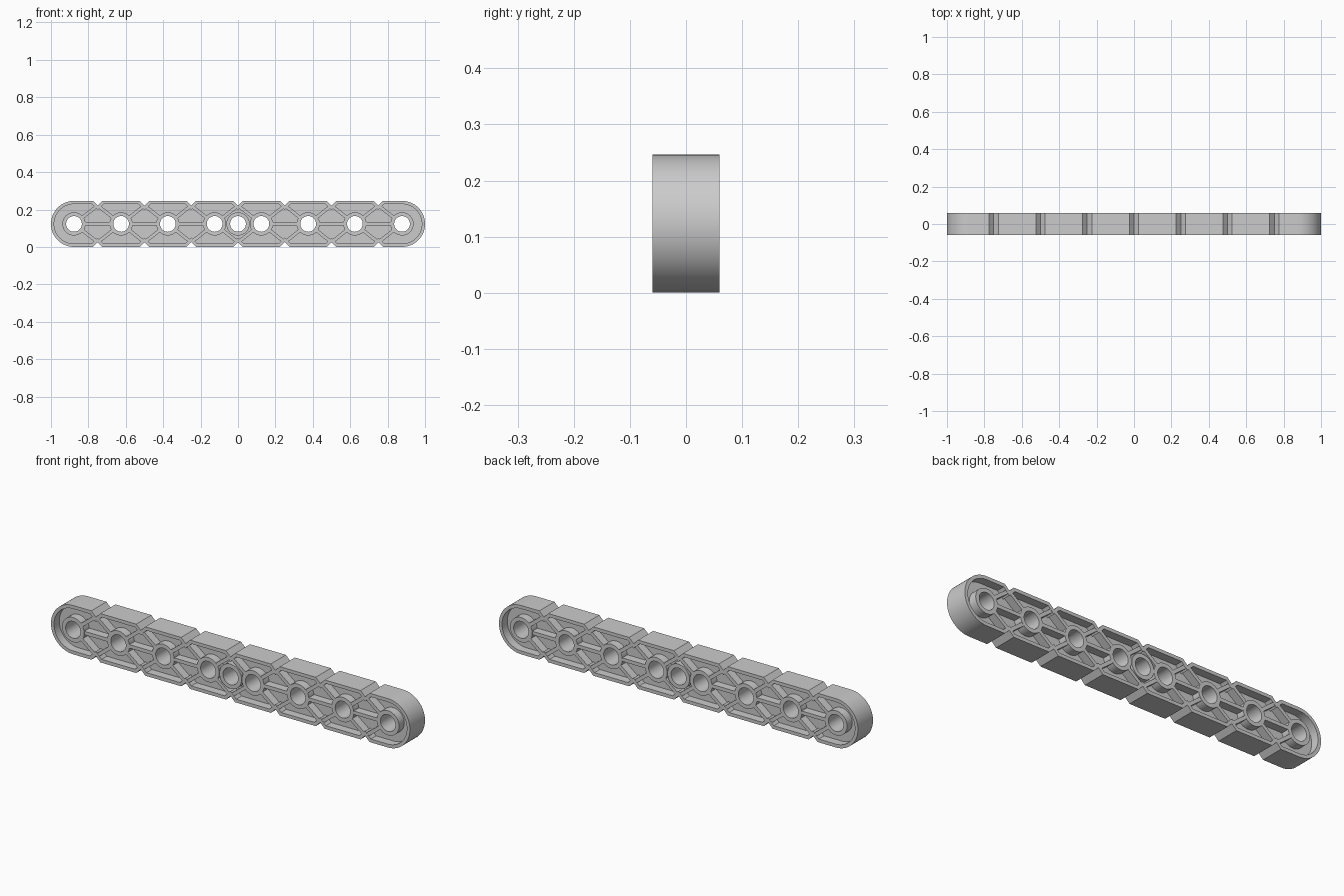
import bpy
from math import sin, cos, pi, hypot, radians

if "Cube" in bpy.data.objects:
    bpy.data.objects.remove(bpy.data.objects["Cube"])

R = 0.123            # end radius = half height
C = 1 - R            # centre of the rounded ends
HALF = 0.06          # half thickness of the beam
PIN, BOSS = 0.042, 0.062
RIM, RIB = 0.017, 0.018
NOTCH = 0.025
notches = [i * 0.25 for i in range(-3, 4)]
main_holes = [-C, -0.625, -0.375, -0.125, 0.125, 0.375, 0.625, C]
holes = main_holes + [0]


def outline(t=0):
    """Notched stadium shape, inset by t."""
    r, h = R - t, NOTCH + t * 0.414
    top = []
    for x in notches:
        top += [(x - h, r), (x, r - h), (x + h, r)]
    right = [(C + r * sin(pi * k / 32), r * cos(pi * k / 32)) for k in range(33)]
    half = top + right
    return half + [(-x, -z) for x, z in half]


def circle(x, r, n=40):
    return [(x + r * cos(2 * pi * k / n), r * sin(2 * pi * k / n)) for k in range(n)]


def bar(a, b, start, end=0.0):
    """Thin strip from a to b, starting and ending short of the points."""
    dx, dz = b[0] - a[0], b[1] - a[1]
    L = hypot(dx, dz)
    dx, dz = dx / L, dz / L
    p = (a[0] + dx * start, a[1] + dz * start)
    q = (b[0] - dx * end, b[1] - dz * end)
    nx, nz = -dz * RIB / 2, dx * RIB / 2
    return [(p[0] + nx, p[1] + nz), (q[0] + nx, q[1] + nz),
            (q[0] - nx, q[1] - nz), (p[0] - nx, p[1] - nz)]


def extrude(name, loops, half):
    """Fill closed loops (inner loops become holes) and extrude along y."""
    cu = bpy.data.curves.new(name, 'CURVE')
    cu.dimensions, cu.fill_mode, cu.extrude = '2D', 'BOTH', half
    for pts in loops:
        s = cu.splines.new('POLY')
        s.points.add(len(pts) - 1)
        for p, (x, z) in zip(s.points, pts):
            p.co = (x, z, 0, 1)
        s.use_cyclic_u = True
    ob = bpy.data.objects.new(name, cu)
    bpy.context.collection.objects.link(ob)
    ob.rotation_euler = (pi / 2, 0, 0)
    ob.location.z = R
    bpy.ops.object.select_all(action='DESELECT')
    ob.select_set(True)
    bpy.context.view_layer.objects.active = ob
    bpy.ops.object.convert(target='MESH')
    ob = bpy.context.object
    bpy.ops.object.mode_set(mode='EDIT')
    bpy.ops.mesh.select_all(action='SELECT')
    bpy.ops.mesh.remove_doubles(threshold=0.00005)
    bpy.ops.mesh.normals_make_consistent(inside=False)
    bpy.ops.mesh.dissolve_limited(angle_limit=radians(0.5))
    bpy.ops.object.mode_set(mode='OBJECT')
    bpy.ops.object.shade_smooth_by_angle(angle=radians(30))
    return ob


# Outer wall and the central web pierced by the pin holes
extrude("outer_rim", [outline(), outline(RIM)], HALF)
extrude("web", [outline(RIM * 0.5)] + [circle(x, (PIN + BOSS) / 2) for x in holes], 0.018)

# Tubes round the pin holes
for i, x in enumerate(holes):
    extrude(f"pin_tube_{i}", [circle(x, BOSS), circle(x, PIN)], HALF - 0.0005)

# Diagonal ribs from each hole to the neighbouring notches
for i, x in enumerate(main_holes):
    for n in notches:
        if abs(n - x) < 0.14:
            for s in (-1, 1):
                extrude(f"diagonal_rib_{i}", [bar((x, 0), (n, s * (R - NOTCH)), 0.055, 0.012)], HALF - 0.001)

# Straight ribs between neighbouring holes
for a, b in zip(main_holes, main_holes[1:]):
    if a * b > 0:
        extrude("straight_rib", [bar((a, 0), (b, 0), 0.055, 0.055)], HALF - 0.0015)
